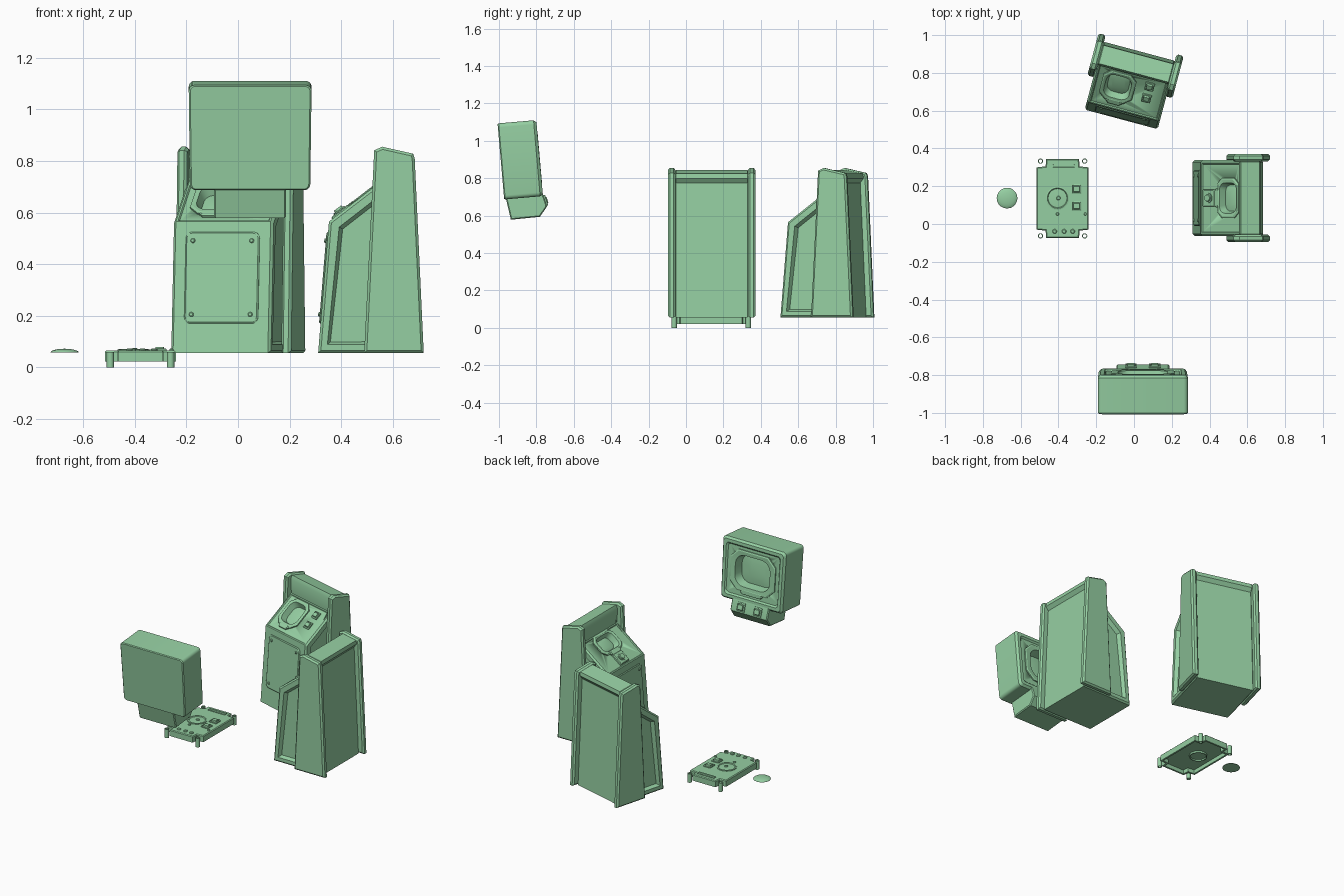
import bpy, bmesh
from math import radians, sin, cos, pi
from mathutils import Matrix, Vector

if "Cube" in bpy.data.objects:
    bpy.data.objects.remove(bpy.data.objects["Cube"])

T = lambda x, y, z: Matrix.Translation((x, y, z))
R = lambda a, ax: Matrix.Rotation(radians(a), 4, ax)

green = bpy.data.materials.new("green_paint")
green.diffuse_color = (.30, .62, .36, 1)
green.use_nodes = True
green.node_tree.nodes["Principled BSDF"].inputs["Base Color"].default_value = green.diffuse_color


def finish(name, bm, M):
    bmesh.ops.recalc_face_normals(bm, faces=bm.faces)
    me = bpy.data.meshes.new(name)
    bm.to_mesh(me)
    bm.free()
    me.materials.append(green)
    ob = bpy.data.objects.new(name, me)
    ob.matrix_world = M
    bpy.context.collection.objects.link(ob)
    return ob


def ring(w, h, r, c, chamfer=False, seg=5):
    """Rectangle of half size w, h with round or chamfered corners, at height c."""
    pts = []
    for k, (sx, sy) in enumerate(((1, 1), (-1, 1), (-1, -1), (1, -1))):
        cx, cy = sx * (w - r), sy * (h - r)
        a0 = k * pi / 2
        for i in range(seg + 1):
            t = i / seg
            if chamfer:
                x = (1 - t) * cos(a0) + t * cos(a0 + pi / 2)
                y = (1 - t) * sin(a0) + t * sin(a0 + pi / 2)
            else:
                x, y = cos(a0 + t * pi / 2), sin(a0 + t * pi / 2)
            pts.append((cx + r * x, cy + r * y, c))
    return pts


def loft(name, rings, M, cap_start=False, cap_end=True):
    bm = bmesh.new()
    loops = [[bm.verts.new(p) for p in rg] for rg in rings]
    n = len(loops[0])
    for a, b in zip(loops, loops[1:]):
        for i in range(n):
            bm.faces.new((a[i], a[(i + 1) % n], b[(i + 1) % n], b[i]))
    if cap_start:
        bm.faces.new(loops[0][::-1])
    if cap_end:
        bm.faces.new(loops[-1])
    bmesh.ops.remove_doubles(bm, verts=bm.verts, dist=1e-5)
    return finish(name, bm, M)


def disc(name, profile, M, **kw):
    return loft(name, [ring(r, r, r, c) for r, c in profile], M, **kw)


def prism(name, profile, u0, u1, M, bevel=0.008, insets=()):
    """Side profile (depth, height) extruded across the width, side outlines chamfered;
    insets recess the biggest face along a normal: (normal, rim, ramp, depth)."""
    bm = bmesh.new()
    f = bm.faces.new([bm.verts.new((u0, v, z)) for v, z in profile])
    ex = bmesh.ops.extrude_face_region(bm, geom=[f])['geom']
    bmesh.ops.translate(bm, vec=(u1 - u0, 0, 0), verts=[g for g in ex if isinstance(g, bmesh.types.BMVert)])
    bmesh.ops.recalc_face_normals(bm, faces=bm.faces)
    rims = [e for e in bm.edges if abs(e.verts[0].co.x - e.verts[1].co.x) < 1e-5]
    bmesh.ops.bevel(bm, geom=rims, offset=bevel, segments=1, affect='EDGES')
    for nrm, rim, ramp, depth in insets:
        bm.normal_update()
        f = max((f for f in bm.faces if f.normal.dot(Vector(nrm).normalized()) > 0.98), key=lambda f: f.calc_area())
        bmesh.ops.inset_individual(bm, faces=[f], thickness=rim)
        bmesh.ops.inset_individual(bm, faces=[f], thickness=ramp, depth=-depth)
    return finish(name, bm, M)


def screen(pre, body, M, w, h, depth=0.03):
    """Chamfered bezel, sunken rounded screen and the matching pocket in the body."""
    iw, ih, r, k = w * 0.77, h * 0.77, min(w, h) * 0.5, min(w, h) * 0.42
    loft(pre + "_screen", [ring(w, h, k, -.01, True), ring(w, h, k, .007, True),
                           ring(w - .008, h - .008, k * .95, .011, True), ring(iw, ih, r, .008),
                           ring(iw - .012, ih - .012, r * .9, -depth), ring(iw * .5, ih * .5, r * .5, -depth + .006)], M)
    loft(pre + "_screen_lip", [ring(w * .5, .016, .015, -.01, True), ring(w * .5, .016, .015, .009, True),
                               ring(w * .5 - .006, .011, .01, .012, True)], M @ T(0, -h - .002, 0))
    cut = loft(pre + "_screen_cutter", [ring(iw + .004, ih + .004, r, -depth - .012),
                                        ring(iw + .004, ih + .004, r, .04)], M, cap_start=True)
    cut.hide_render = True
    cut.display_type = 'WIRE'
    mod = body.modifiers.new("screen_pocket", 'BOOLEAN')
    mod.operation, mod.object, mod.solver = 'DIFFERENCE', cut, 'EXACT'


def button(name, M, s=.025):
    loft(name, [ring(s, s, .005, -.01), ring(s, s, .005, .006), ring(s * .8, s * .8, .004, .008),
                ring(s * .75, s * .75, .004, .003), ring(s * .65, s * .65, .004, .003),
                ring(s * .6, s * .5, .004, .013)], M)


SIDE = [(-.0265, .055), (.0125, .841), (.0435, .855), (.1635, .828), (.1695, .81), (.2045, .055)]
BODY = [(-.205, .055), (-.163, .565), (.045, .725), (.04, .82), (.05, .845), (.15, .825), (.153, .8),
        (.135, .775), (.168, .055)]


def cabinet(pre, M):
    body = prism(pre + "_body", BODY, -.2, .2, M, .01,
                 [((1, 0, 0), .034, .016, .024), ((-1, 0, 0), .034, .016, .024), ((0, -.61, .79), .01, .006, .006)])
    for s, nm in ((-1, "left"), (1, "right")):
        a, b = sorted((s * .194, s * .2335))
        prism(f"{pre}_{nm}_side_panel", SIDE, a, b, M, .01)
    # service door with corner screws
    D = M @ T(0, -.205, .055) @ R(85.3, 'X')
    loft(pre + "_door", [ring(.148, .178, .025, -.006), ring(.148, .178, .025, .002),
                         ring(.143, .173, .022, .006)], D @ T(0, .293, 0))
    for x in (-.118, .118):
        for y in (.15, .437):
            disc(pre + "_door_screw", [(.009, 0), (.009, .009), (.006, .012)], D @ T(x, y, 0))
    return body, M @ T(0, -.163, .565) @ R(37.6, 'X') @ T(0, 0, -.005)


# rear cabinet: screen on the left, two buttons on the right
body, C = cabinet("rear_cabinet", T(-.015, .752, 0) @ R(-15, 'Z'))
screen("rear_cabinet", body, C @ T(-.062, .15, 0), .09, .098)
for i, y in enumerate((.125, .205)):
    button(f"rear_cabinet_button_{i}", C @ T(.1, y, 0))

# side cabinet: central screen above a control plate
body, C = cabinet("side_cabinet", T(.5155, .1375, 0) @ R(-90, 'Z'))
screen("side_cabinet", body, C @ T(0, .184, 0), .105, .072)
loft("side_cabinet_control_plate", [ring(.046, .042, .008, -.01), ring(.046, .042, .008, .009),
                                    ring(.041, .037, .006, .013)], C @ T(0, .058, 0))
disc("side_cabinet_control_knob", [(.026, .01), (.026, .018), (.019, .018), (.017, .026)], C @ T(0, .058, 0))

# hanging monitor, screen turned to +y and tilted
W = T(.047, -.865, .702) @ R(180, 'Z') @ R(-5, 'X')
F = W @ T(0, 0, .198) @ R(90, 'X')
shell = loft("monitor_shell", [ring(.232, .2, .02, -.108), ring(.238, .204, .022, -.102), ring(.238, .204, .022, .085),
                               ring(.226, .192, .02, .1), ring(.205, .171, .02, .1), ring(.195, .161, .02, .09)],
             F, cap_start=True)
for v in shell.data.vertices:  # narrower towards the bottom
    if v.co.y < -.15:
        v.co.x *= .98
screen("monitor", shell, F @ T(0, .008, .09), .17, .135, .05)
prism("monitor_control_base", [(.1, .01), (.082, -.117), (-.074, -.115), (-.116, -.065), (-.116, -.055), (-.1, .01)],
      -.14, .14, W, .006)
for i, x in enumerate((-.063, .063)):
    button(f"monitor_button_{i}", W @ T(x, -.11, -.03) @ R(77, 'X'), .03)

# loose control board
B = T(-.378, .135, 0)
quarter = [(.137, .165), (.09, .17), (.087, .21)]
outline = []
for sx, sy in ((1, 1), (-1, 1), (-1, -1), (1, -1)):
    q = [(sx * x, sy * y) for x, y in quarter]
    outline += q if sx * sy > 0 else q[::-1]
off = lambda d, z: [(x - d * (1 if x > 0 else -1), y - d * (1 if y > 0 else -1), z) for x, y in outline]
loft("board", [off(.012, .048), off(.012, .022), off(0, .022), off(0, .06), off(.005, .065)], B, cap_start=True)
for x in (-.117, .117):
    for y in (-.198, .198):
        disc("board_post", [(.009, .06), (.009, 0), (.014, 0), (.014, .06), (.009, .06)], B @ T(x, y, 0), cap_end=False)
P = B @ T(0, 0, .065)
disc("board_dial_ring", [(.062, -.004), (.062, .004), (.054, .006), (.05, .001), (.02, .003)], P @ T(-.027, .002, 0))
disc("board_dial_underside", [(.056, .05), (.056, .036), (.05, .036), (.048, .044)], B @ T(-.027, .002, 0))
disc("board_dial_hub", [(.011, 0), (.011, .007), (.008, .01)], P @ T(-.022, .002, 0))
loft("board_slot", [ring(.064, .013, .004, -.004), ring(.064, .013, .004, .004), ring(.058, .008, .003, .004),
                    ring(.056, .006, .002, .001)], P @ T(.006, .173, 0))
for i, y in enumerate((-.04, .05)):
    button(f"board_button_{i}", P @ T(.074, y, 0), .027)
for i, (x, y, r) in enumerate(((-.042, -.174, .012), (.008, -.174, .012), (.053, -.174, .012),
                               (-.027, -.082, .009), (.12, -.082, .008))):
    disc(f"board_knob_{i}", [(r, -.004), (r, .005), (r * .7, .008)], P @ T(x, y, 0))

# loose dome cap
disc("dome_cap", [(.055 * cos(a * pi / 12), .057 + .015 * sin(a * pi / 12)) for a in (0, 1, 2, 3, 4, 5, 5.8)],
     T(-.672, .137, 0), cap_start=True)

bpy.ops.object.select_all(action='DESELECT')
for ob in bpy.context.collection.objects:
    ob.select_set(True)
    bpy.context.view_layer.objects.active = ob
bpy.ops.object.shade_smooth_by_angle(angle=radians(25))
